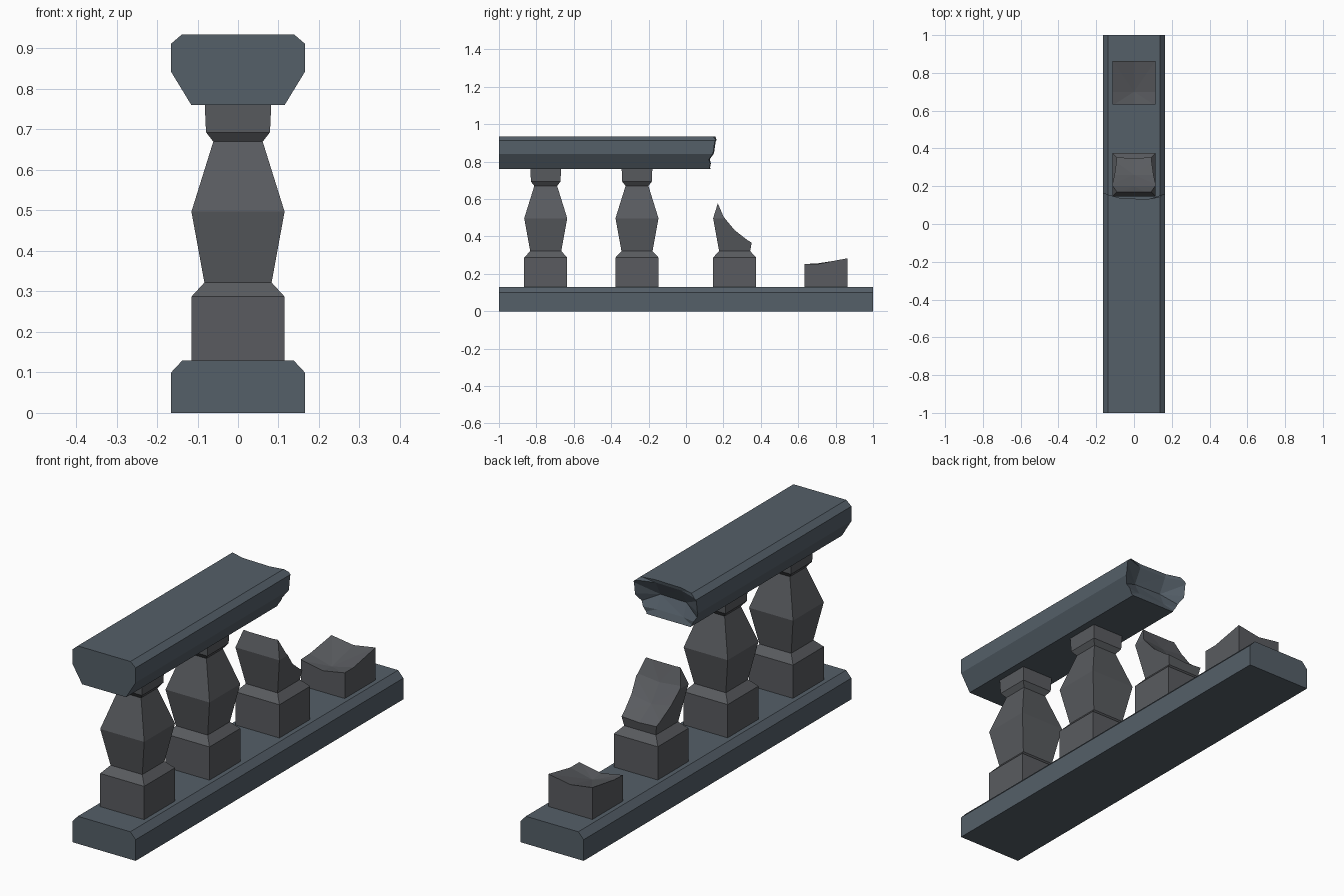
import bpy, bmesh

if "Cube" in bpy.data.objects:
    bpy.data.objects.remove(bpy.data.objects["Cube"])

def material(name, color):
    m = bpy.data.materials.new(name)
    m.diffuse_color = (*color, 1)
    m.use_nodes = True
    m.node_tree.nodes["Principled BSDF"].inputs["Base Color"].default_value = m.diffuse_color
    return m

BLUE = material("blue_stone", (0.09, 0.115, 0.14))
GREY = material("grey_stone", (0.10, 0.105, 0.115))

def make_object(name, verts, faces, mat=None):
    mesh = bpy.data.meshes.new(name)
    mesh.from_pydata(verts, [], faces)
    bm = bmesh.new()
    bm.from_mesh(mesh)
    bmesh.ops.recalc_face_normals(bm, faces=bm.faces)
    bm.to_mesh(mesh)
    bm.free()
    if mat:
        mesh.materials.append(mat)
    ob = bpy.data.objects.new(name, mesh)
    bpy.context.collection.objects.link(ob)
    return ob

def loft(name, rings, mat):
    """Join equal-sized rings of points and cap both ends."""
    n = len(rings[0])
    verts = [p for r in rings for p in r]
    faces = [tuple(range(n)), tuple(range(len(verts) - n, len(verts)))]
    for i in range(len(rings) - 1):
        for j in range(n):
            k = (j + 1) % n
            faces.append((i*n + j, i*n + k, (i+1)*n + k, (i+1)*n + j))
    return make_object(name, verts, faces, mat)

def beam(name, half_profile, y0, y1):
    """Mirror a half profile of (x, z) and run it along y."""
    outline = half_profile + [(-x, z) for x, z in reversed(half_profile)]
    return loft(name, [[(x, y, z) for x, z in outline] for y in (y0, y1)], BLUE)

def baluster(name, y):
    profile = [(0.115, 0.13), (0.115, 0.287), (0.083, 0.322), (0.115, 0.497),
               (0.061, 0.67), (0.079, 0.693), (0.082, 0.76)]
    rings = [[(-r, y - r, z), (r, y - r, z), (r, y + r, z), (-r, y + r, z)]
             for r, z in profile]
    return loft(name, rings, GREY)

def break_off(ob, rows, axis, far):
    """Cut away everything from a rough grid surface out to a far plane."""
    nr, nc = len(rows), len(rows[0])
    verts = [p for r in rows for p in r]
    faces = []
    for i in range(nr - 1):
        for j in range(nc - 1):
            a, b, c, d = i*nc + j, i*nc + j + 1, (i+1)*nc + j + 1, (i+1)*nc + j
            # diagonals fan out from the middle
            if (i < (nr - 1) / 2) == (j < (nc - 1) / 2):
                faces += [(a, b, c), (a, c, d)]
            else:
                faces += [(a, b, d), (b, c, d)]
    edge = ([j for j in range(nc)] + [i*nc + nc - 1 for i in range(1, nr)]
            + [(nr-1)*nc + j for j in range(nc - 2, -1, -1)]
            + [i*nc for i in range(nr - 2, 0, -1)])
    base = len(verts)
    for e in edge:
        p = list(verts[e])
        p[axis] = far
        verts.append(tuple(p))
    n = len(edge)
    for k in range(n):
        m = (k + 1) % n
        faces.append((edge[k], edge[m], base + m, base + k))
    faces.append(tuple(range(base, base + n)))
    cutter = make_object("cutter", verts, faces)
    cutter.hide_render = True
    mod = ob.modifiers.new("break", 'BOOLEAN')
    mod.operation = 'DIFFERENCE'
    mod.solver = 'EXACT'
    mod.object = cutter
    bpy.context.view_layer.objects.active = ob
    bpy.ops.object.modifier_apply(modifier=mod.name)
    bpy.data.objects.remove(cutter)

# Base plinth
beam("base", [(0.165, 0), (0.165, 0.10), (0.137, 0.13)], -1, 1)

# Handrail with a hollow, broken end
rail = beam("handrail", [(0.115, 0.76), (0.165, 0.842), (0.165, 0.912), (0.138, 0.935)], -1, 0.3)
columns = (-0.19, -0.07, 0.07, 0.19)
rail_end = [(0.74, (0.14, 0.138, 0.138, 0.135)),
            (0.79, (0.145, 0.12, 0.12, 0.14)),
            (0.85, (0.165, 0.095, 0.09, 0.16)),
            (0.92, (0.175, 0.132, 0.128, 0.17)),
            (0.95, (0.175, 0.14, 0.135, 0.155))]
break_off(rail, [[(x, y, z) for x, y in zip(columns, ys)] for z, ys in rail_end], 1, 0.5)

# Two whole balusters
baluster("baluster_1", -0.75)
baluster("baluster_2", -0.262)

# Half-broken baluster with a sloping break
half = baluster("broken_baluster", 0.26)
slope = [(0.13, 0.68, 0.0), (0.20, 0.51, 0.015), (0.26, 0.44, 0.025),
         (0.36, 0.365, 0.01), (0.42, 0.335, 0.0)]
break_off(half, [[(-0.14, y, z), (0, y, z - dip), (0.14, y, z)] for y, z, dip in slope], 2, 1)

# Stump: only the lower block remains
stump = baluster("baluster_stump", 0.748)
top = [(0.62, (0.255, 0.232, 0.254)), (0.70, (0.258, 0.225, 0.254)),
       (0.88, (0.286, 0.268, 0.289))]
break_off(stump, [[(x, y, z) for x, z in zip((-0.125, 0, 0.125), zs)] for y, zs in top], 2, 1)
